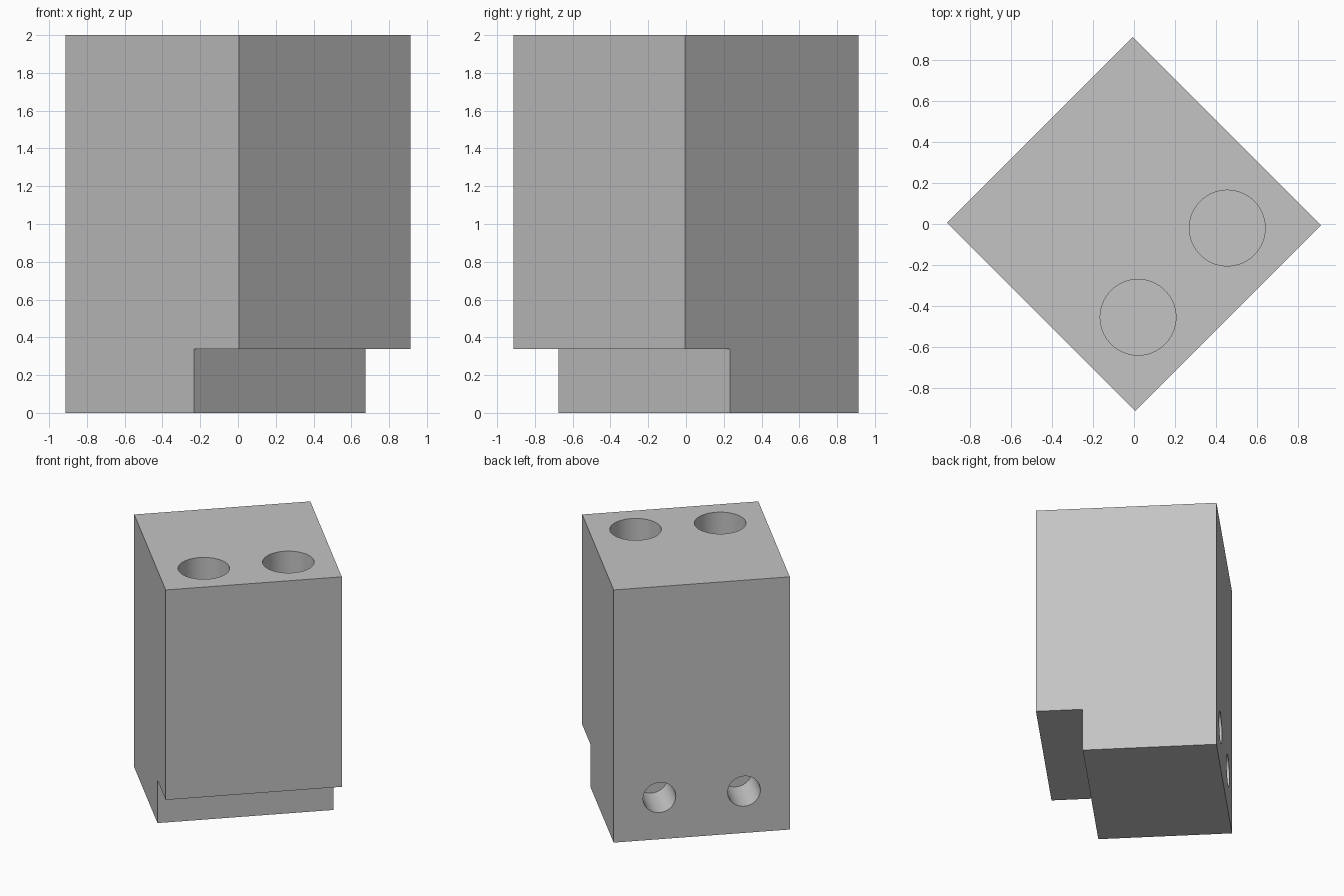
import bpy
from math import radians

WIDTH, DEPTH, HEIGHT = 1.283, 1.30, 2.0
STEP_DEPTH, STEP_HEIGHT = 0.337, 0.338
HOLE_X = 0.308                      # sideways offset of each hole pair
TOP_Y, TOP_RADIUS, TOP_DEPTH = -0.336, 0.185, 1.0
SIDE_Z, SIDE_RADIUS, SIDE_DEPTH = 0.33, 0.119, 0.335

if "Cube" in bpy.data.objects:
    bpy.data.objects.remove(bpy.data.objects["Cube"], do_unlink=True)

grey = bpy.data.materials.new("plain grey")
grey.use_nodes = True
colour = (0.55, 0.55, 0.55, 1)
grey.diffuse_color = colour
grey.node_tree.nodes["Principled BSDF"].inputs["Base Color"].default_value = colour


def box(name, size, location):
    bpy.ops.mesh.primitive_cube_add(size=1, location=location)
    obj = bpy.context.object
    obj.name = name
    obj.scale = size
    bpy.ops.object.transform_apply(location=True, rotation=True, scale=True)
    obj.data.materials.append(grey)
    return obj


def drill(name, radius, length, location, tilt=0):
    bpy.ops.mesh.primitive_cylinder_add(vertices=64, radius=radius, depth=length,
                                        location=location, rotation=(tilt, 0, 0))
    obj = bpy.context.object
    obj.name = name
    obj.data.materials.append(grey)
    return obj


# Main block
block = box("block", (WIDTH, DEPTH, HEIGHT), (0, 0, HEIGHT / 2))

# Step along the lower front edge, cut with some overshoot
over = 0.1
cutters = [box("step_cutter", (WIDTH + over, STEP_DEPTH + over, STEP_HEIGHT + over),
               (0, (STEP_DEPTH - over - DEPTH) / 2, (STEP_HEIGHT - over) / 2))]

# Blind holes: a wide pair in the top, a narrow pair low in the back
for side in (-1, 1):
    cutters.append(drill("top_hole_cutter", TOP_RADIUS, TOP_DEPTH + over,
                         (side * HOLE_X, TOP_Y, HEIGHT + (over - TOP_DEPTH) / 2)))
    cutters.append(drill("back_hole_cutter", SIDE_RADIUS, SIDE_DEPTH + over,
                         (side * HOLE_X, (DEPTH + over - SIDE_DEPTH) / 2, SIDE_Z),
                         radians(90)))

bpy.ops.object.select_all(action="DESELECT")
bpy.context.view_layer.objects.active = block
block.select_set(True)
for cutter in cutters:
    cut = block.modifiers.new(cutter.name, "BOOLEAN")
    cut.operation = "DIFFERENCE"
    cut.solver = "EXACT"
    cut.object = cutter
    bpy.ops.object.modifier_apply(modifier=cut.name)
    bpy.data.objects.remove(cutter, do_unlink=True)

# Smooth hole walls with crisp edges, block turned corner-on
bpy.ops.object.shade_smooth_by_angle(angle=radians(30))
block.rotation_euler.z = radians(45)
